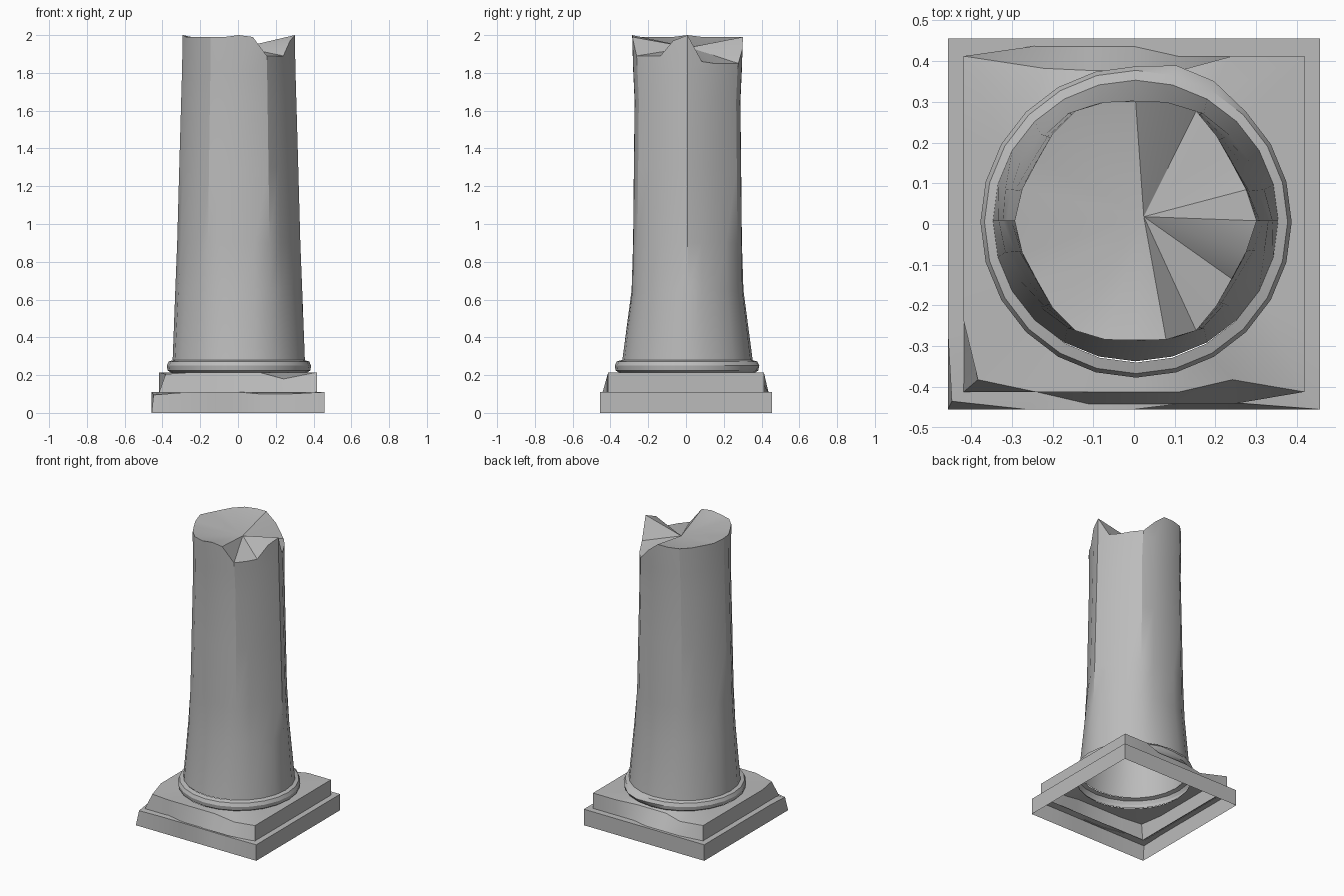
import bpy, bmesh, math
from mathutils import Vector

cube = bpy.data.objects.get("Cube")
if cube:
    bpy.data.objects.remove(cube, do_unlink=True)

stone = bpy.data.materials.new("grey_stone")
stone.use_nodes = True
stone.diffuse_color = (0.5, 0.5, 0.5, 1)
bsdf = stone.node_tree.nodes["Principled BSDF"]
bsdf.inputs["Base Color"].default_value = (0.5, 0.5, 0.5, 1)
bsdf.inputs["Roughness"].default_value = 0.9

N = 24  # points per loop, shared by round and square parts
ANGLES = [math.tau * k / N for k in range(N)]


def ellipse(rx, ry, z):
    return [Vector((rx * math.cos(a), ry * math.sin(a), z)) for a in ANGLES]


def square(half_x, half_y, z):
    loop = []
    for a in ANGLES:
        c, s = math.cos(a), math.sin(a)
        m = max(abs(c), abs(s))
        loop.append(Vector((half_x * c / m, half_y * s / m, z)))
    return loop


def chip(loop, points, offset):
    """Move the given points of a loop to make worn, broken edges."""
    for k in points:
        loop[k] += Vector(offset)


def loft(name, loops, cap=None, seam=None, offset=(0, 0, 0)):
    """Skin an open shell through loops; cap is an optional centre point."""
    bm = bmesh.new()
    rows = [[bm.verts.new(p) for p in loop] for loop in loops]
    for low, high in zip(rows, rows[1:]):
        for k in range(N):
            n = (k + 1) % N
            bm.faces.new((low[k], low[n], high[n], high[k]))
    if cap:
        tip = bm.verts.new(cap)
        for k in range(N):
            bm.faces.new((rows[-1][k], rows[-1][(k + 1) % N], tip))
    if seam:
        for row_a, row_b in zip(rows[2:], rows[3:]):
            for k in range(0, N, seam):
                edge = bm.edges.get((row_a[k], row_b[k]))
                edge.smooth = False
    mesh = bpy.data.meshes.new(name)
    bm.to_mesh(mesh)
    bm.free()
    mesh.materials.append(stone)
    obj = bpy.data.objects.new(name, mesh)
    obj.location = offset
    bpy.context.collection.objects.link(obj)
    bpy.ops.object.select_all(action="DESELECT")
    obj.select_set(True)
    bpy.context.view_layer.objects.active = obj
    bpy.ops.object.shade_smooth_by_angle(angle=math.radians(32))
    return obj


# Lower plinth slab, open underneath, with a worn front edge
base = square(0.457, 0.455, 0)
edge = square(0.457, 0.455, 0.11)
chip(edge, (19, 20), (0, 0.015, -0.01))
chip(edge, (15,), (0.01, 0.02, -0.015))
loft("lower_plinth", [base, edge, square(0.41, 0.40, 0.11)])

# Upper plinth slab, scooped at the back and chipped at the front
foot = square(0.418, 0.412, 0.108)
top = square(0.418, 0.412, 0.215)
chip(foot, range(17, 21), (0, -0.03, 0))
chip(foot, (6, 7, 8), (0, 0.025, 0))
chip(top, (5, 6, 7), (0, -0.035, -0.01))
chip(top, (8,), (0.02, -0.03, -0.035))
chip(top, (20,), (0, 0.03, -0.035))
chip(top, (15,), (0.035, 0.03, -0.01))
loft("upper_plinth", [foot, top, ellipse(0.36, 0.36, 0.215)])

# Rounded moulding under the shaft
ring = [ellipse(r, r, z) for r, z in
        ((0.36, 0.213), (0.378, 0.225), (0.382, 0.25), (0.372, 0.272), (0.345, 0.28))]
chip(ring[2], (4, 5), (0, 0.015, 0))
loft("base_moulding", ring, offset=(0.005, 0.005, 0))

# Shaft: round at the foot, softly six-sided above
SECTIONS = ((0.28, 0.35, 0.345, 0), (0.65, 0.336, 0.296, 0.5), (0.9, 0.326, 0.288, 1),
            (1.3, 0.315, 0.284, 1), (1.65, 0.305, 0.28, 1), (1.82, 0.3, 0.288, 1))


def shaft_loop(z, rx, ry, wear):
    loop = ellipse(rx / (1 + 0.03 * wear), ry / (1 - 0.03 * wear), z)
    for k, p in enumerate(loop):
        f = 1 + 0.03 * wear * math.cos(math.tau * k / 4)
        if k in (1, 2, 3, 21, 22, 23):  # two flatter, broken sides
            f -= 0.025 * wear
        p.x *= f
        p.y *= f
    return loop


loops = [shaft_loop(*s) for s in SECTIONS]

# Broken rim with two notches
rim = shaft_loop(1.99, 0.297, 0.293, 1)
HEIGHTS = {0: 2.0, 1: 1.86, 2: 1.85, 3: 1.85, 4: 1.85, 5: 1.93, 12: 2.0,
           18: 2.0, 19: 1.99, 20: 1.89, 21: 1.89, 22: 1.89, 23: 1.97}
for k, z in HEIGHTS.items():
    rim[k].z = z
loops.append(rim)
loft("broken_shaft", loops, cap=(0.02, 0.01, 1.935), seam=4, offset=(0.004, 0.008, 0))
